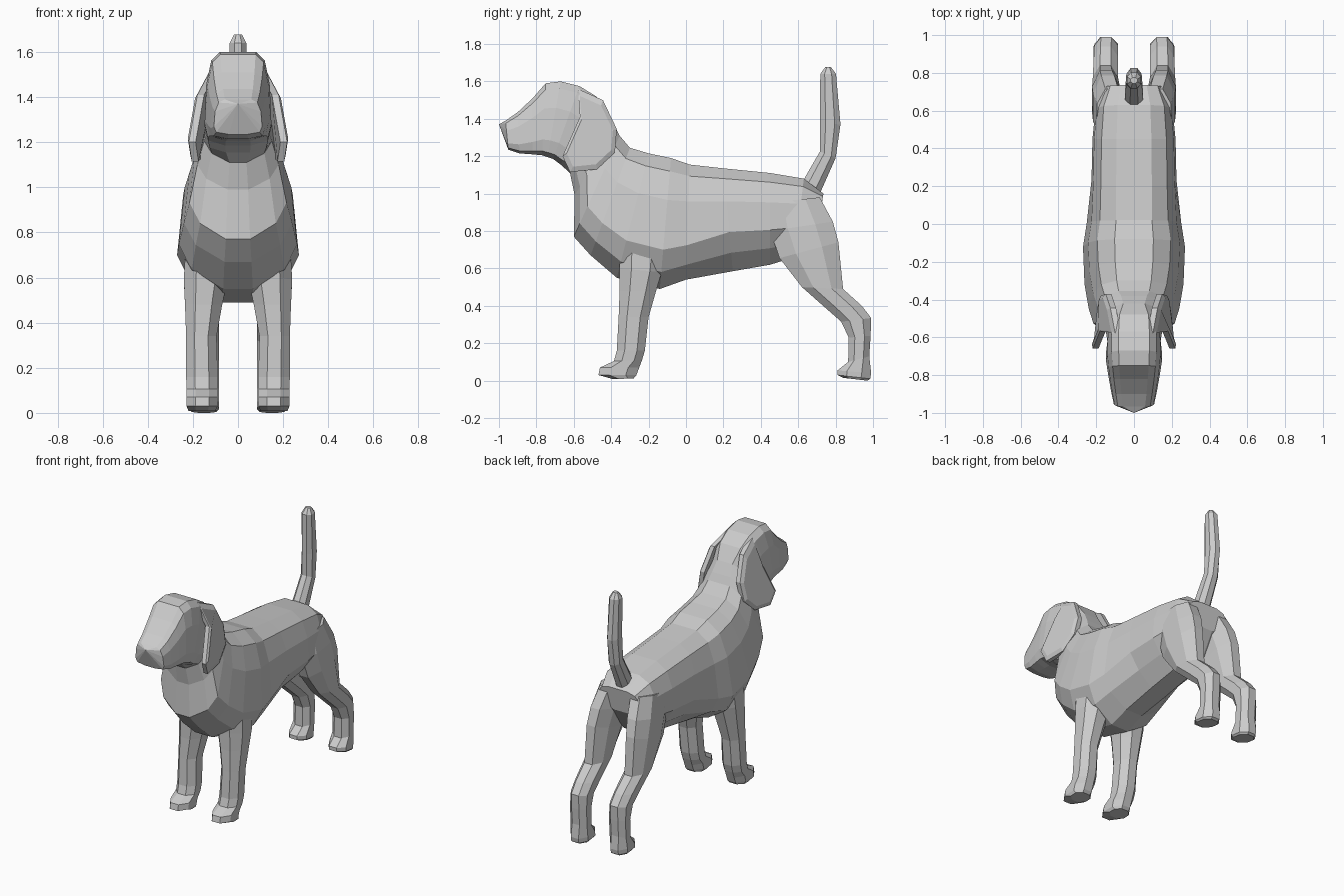
import bpy, bmesh
from mathutils import Vector

coat = bpy.data.materials.new("grey coat")
coat.diffuse_color = (0.6, 0.6, 0.6, 1)


def loft(name, rings, tip=None, mirror=False):
    """Skin a list of closed rings, cap both ends (optional pointed last end)."""
    bm = bmesh.new()
    loops = [[bm.verts.new(p) for p in r] for r in rings]
    n = len(loops[0])
    for a, b in zip(loops, loops[1:]):
        for i in range(n):
            j = (i + 1) % n
            bm.faces.new((a[i], a[j], b[j], b[i]))
    bm.faces.new(loops[0])
    if tip:
        t = bm.verts.new(tip)
        for i in range(n):
            bm.faces.new((loops[-1][i], loops[-1][(i + 1) % n], t))
    else:
        bm.faces.new(loops[-1])
    bmesh.ops.recalc_face_normals(bm, faces=bm.faces)
    me = bpy.data.meshes.new(name)
    bm.to_mesh(me)
    bm.free()
    me.materials.append(coat)
    ob = bpy.data.objects.new(name, me)
    bpy.context.collection.objects.link(ob)
    if mirror:
        ob.modifiers.new("mirror", 'MIRROR').use_mirror_merge = False
    return ob


def section(top, bot, w, profile):
    """Symmetric ring between a top and a bottom (y, z) point."""
    half = []
    for t, f in profile:
        half.append((w * f, top[0] + (bot[0] - top[0]) * t, top[1] + (bot[1] - top[1]) * t))
    return half + [(-x, y, z) for x, y, z in reversed(half)]


def limb_ring(f, b, x0, x1, c=0.28):
    """Eight-sided chamfered ring between a front and a back (y, z) point."""
    uv = [(c, 0), (1 - c, 0), (1, c), (1, 1 - c), (1 - c, 1), (c, 1), (0, 1 - c), (0, c)]
    return [(x0 + (x1 - x0) * u, f[0] + (b[0] - f[0]) * v, f[1] + (b[1] - f[1]) * v) for u, v in uv]


# Torso, neck and head: one skin from rump to muzzle
loin = [(0, .42), (.1, .78), (.32, .96), (.62, 1), (.82, .72), (1, .3)]
trunk = [(0, .38), (.1, .72), (.32, .9), (.7, 1), (.87, .78), (1, .25)]
skull = [(0, .55), (.09, .8), (.35, .95), (.78, 1), (.94, .9), (1, .38)]
rear = [
    ((.735, 1.0), (.71, .84), .16), ((.63, 1.08), (.58, .66), .205),
    ((.45, 1.11), (.45, .62), .22), ((.20, 1.135), (.25, .585), .225)]
chest = [
    ((.02, 1.155), (0, .54), .25), ((-.08, 1.19), (-.14, .49), .27),
    ((-.20, 1.215), (-.37, .55), .262), ((-.30, 1.245), (-.51, .67), .24),
    ((-.355, 1.31), (-.60, .77), .215), ((-.38, 1.36), (-.595, .99), .18),
    ((-.42, 1.43), (-.62, 1.11), .15)]
head = [
    ((-.48, 1.52), (-.67, 1.155), .14), ((-.57, 1.575), (-.71, 1.185), .148),
    ((-.67, 1.6), (-.74, 1.195), .148), ((-.75, 1.59), (-.77, 1.205), .142),
    ((-.82, 1.51), (-.82, 1.21), .133), ((-.90, 1.435), (-.89, 1.215), .12),
    ((-.965, 1.39), (-.95, 1.235), .107)]
loft("body_and_head",
     [section(*r, p) for part, p in ((rear, loin), (chest, trunk), (head, skull)) for r in part],
     tip=(0, -1.0, 1.37))

# Front legs
front = [
    ((-.36, .78), (-.10, .78), .06, .23), ((-.355, .6), (-.13, .58), .045, .24),
    ((-.355, .48), (-.16, .48), .07, .235), ((-.36, .34), (-.20, .34), .095, .23),
    ((-.37, .16), (-.22, .16), .09, .23), ((-.385, .105), (-.235, .11), .09, .228),
    ((-.46, .07), (-.25, .07), .09, .228), ((-.468, .03), (-.265, .03), .09, .228),
    ((-.39, .008), (-.28, .012), .10, .22)]
loft("front_legs", [limb_ring(*r) for r in front], mirror=True)

# Hind legs, with thigh, hock and paw
hind = [
    ((.44, .95), (.715, .98), .04, .195), ((.45, .80), (.785, .85), .06, .217),
    ((.50, .655), (.815, .74), .075, .222), ((.62, .50), (.84, .49), .085, .218),
    ((.75, .385), (.94, .40), .085, .213), ((.83, .315), (.99, .335), .085, .21),
    ((.87, .23), (.987, .24), .085, .21), ((.867, .10), (.98, .13), .085, .21),
    ((.81, .055), (.99, .04), .085, .215), ((.81, .03), (.985, .01), .085, .215),
    ((.84, .015), (.97, 0), .095, .205)]
loft("hind_legs", [limb_ring(*r) for r in hind], mirror=True)

# Upright tail
tail = [
    ((.63, 1.05), (.71, .97), .05), ((.635, 1.085), (.72, 1.01), .048),
    ((.716, 1.225), (.80, 1.19), .042), ((.716, 1.375), (.826, 1.37), .04),
    ((.718, 1.64), (.802, 1.64), .037), ((.745, 1.677), (.775, 1.677), .018)]
loft("tail", [limb_ring(f, b, -w, w) for f, b, w in tail])

# Hanging ears: thin slabs, bevelled towards a smaller outer outline
ear = [Vector(p) for p in (
    (.10, -.578, 1.56), (.125, -.444, 1.50), (.15, -.37, 1.345), (.175, -.38, 1.22),
    (.19, -.476, 1.13), (.205, -.62, 1.115), (.218, -.66, 1.20), (.18, -.567, 1.41))]
mid = sum(ear, Vector((0, 0, 0))) / len(ear)
outer = [p.lerp(mid, .15) + Vector((.012, 0, 0)) for p in ear]
inner = [p - Vector((.03, 0, 0)) for p in ear]
loft("ears", [inner, ear, outer], mirror=True)
